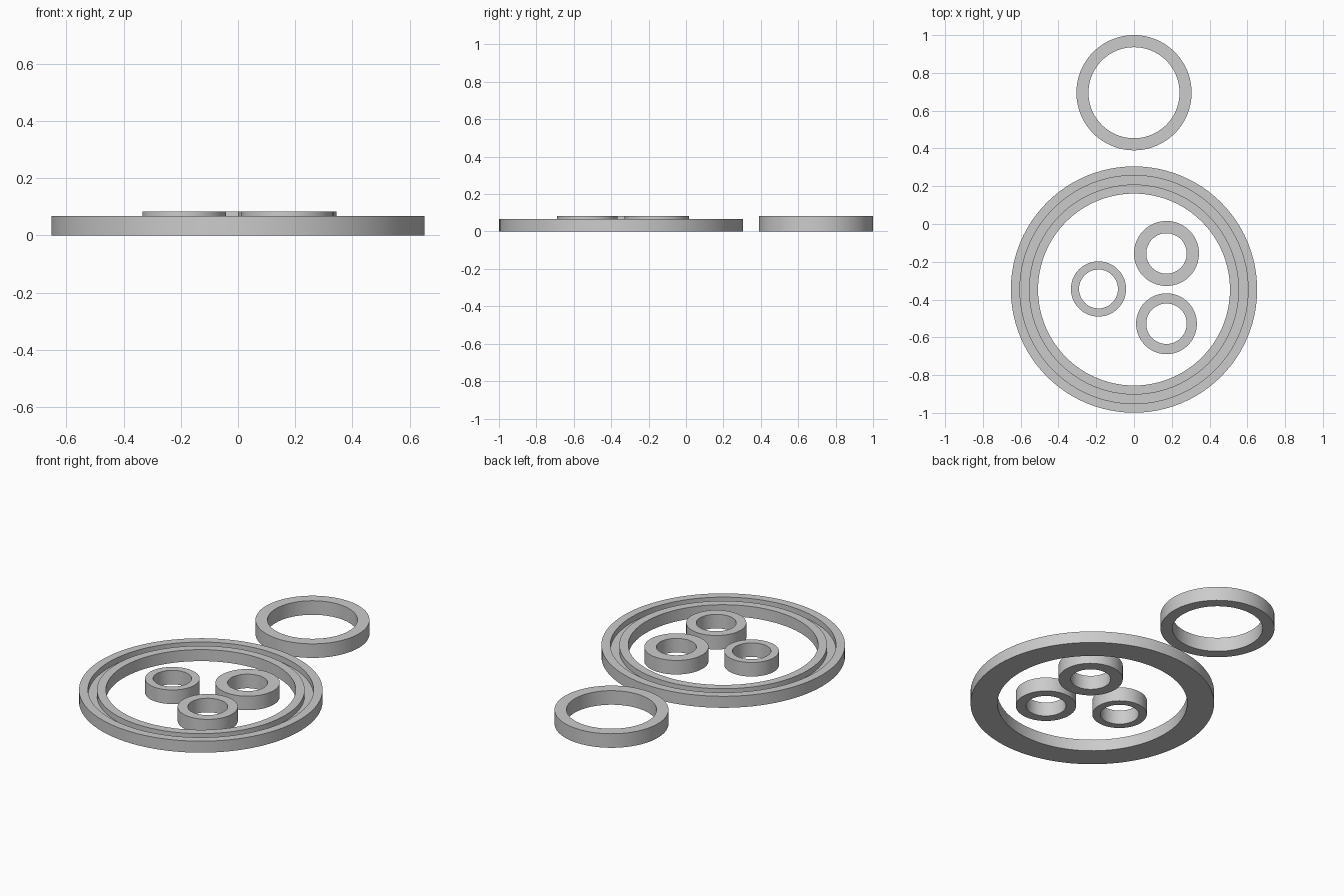
import bpy
import bmesh
from math import cos, sin, tau, radians

cube = bpy.data.objects.get("Cube")
if cube:
    bpy.data.objects.remove(cube, do_unlink=True)

grey = bpy.data.materials.new("light grey")
grey.use_nodes = True
colour = (0.6, 0.6, 0.6, 1)
grey.diffuse_color = colour
grey.node_tree.nodes["Principled BSDF"].inputs["Base Color"].default_value = colour

SEGMENTS = 96


def revolve(name, centre, profile):
    """Sweep a closed (radius, height) profile around a vertical axis."""
    bm = bmesh.new()
    rings = [[bm.verts.new((r * cos(tau * i / SEGMENTS), r * sin(tau * i / SEGMENTS), z))
              for r, z in profile] for i in range(SEGMENTS)]
    for i, ring in enumerate(rings):
        following = rings[(i + 1) % SEGMENTS]
        for j in range(len(profile)):
            k = (j + 1) % len(profile)
            bm.faces.new((ring[j], following[j], following[k], ring[k]))
    bmesh.ops.recalc_face_normals(bm, faces=bm.faces)
    mesh = bpy.data.meshes.new(name)
    bm.to_mesh(mesh)
    bm.free()
    mesh.materials.append(grey)
    obj = bpy.data.objects.new(name, mesh)
    obj.location = (*centre, 0)
    bpy.context.collection.objects.link(obj)
    bpy.ops.object.select_all(action="DESELECT")
    obj.select_set(True)
    bpy.context.view_layer.objects.active = obj
    bpy.ops.object.shade_smooth_by_angle(angle=radians(30))


def plain_ring(name, centre, inner, outer, height=0.083):
    revolve(name, centre, [(inner, 0), (outer, 0), (outer, height), (inner, height)])


# Large ring with a groove around its top face
TOP, FLOOR = 0.068, 0.034
revolve("grooved_ring", (0, -0.347),
        [(0.508, 0), (0.652, 0), (0.652, TOP), (0.604, TOP),
         (0.604, FLOOR), (0.556, FLOOR), (0.556, TOP), (0.508, TOP)])

# Separate ring behind the large one
plain_ring("rear_ring", (0, 0.695), 0.241, 0.305)

# Three small rings inside the large one
plain_ring("left_rear_spacer", (0.172, -0.156), 0.107, 0.172)
plain_ring("left_front_spacer", (0.172, -0.528), 0.107, 0.161)
plain_ring("right_spacer", (-0.188, -0.344), 0.103, 0.146)
